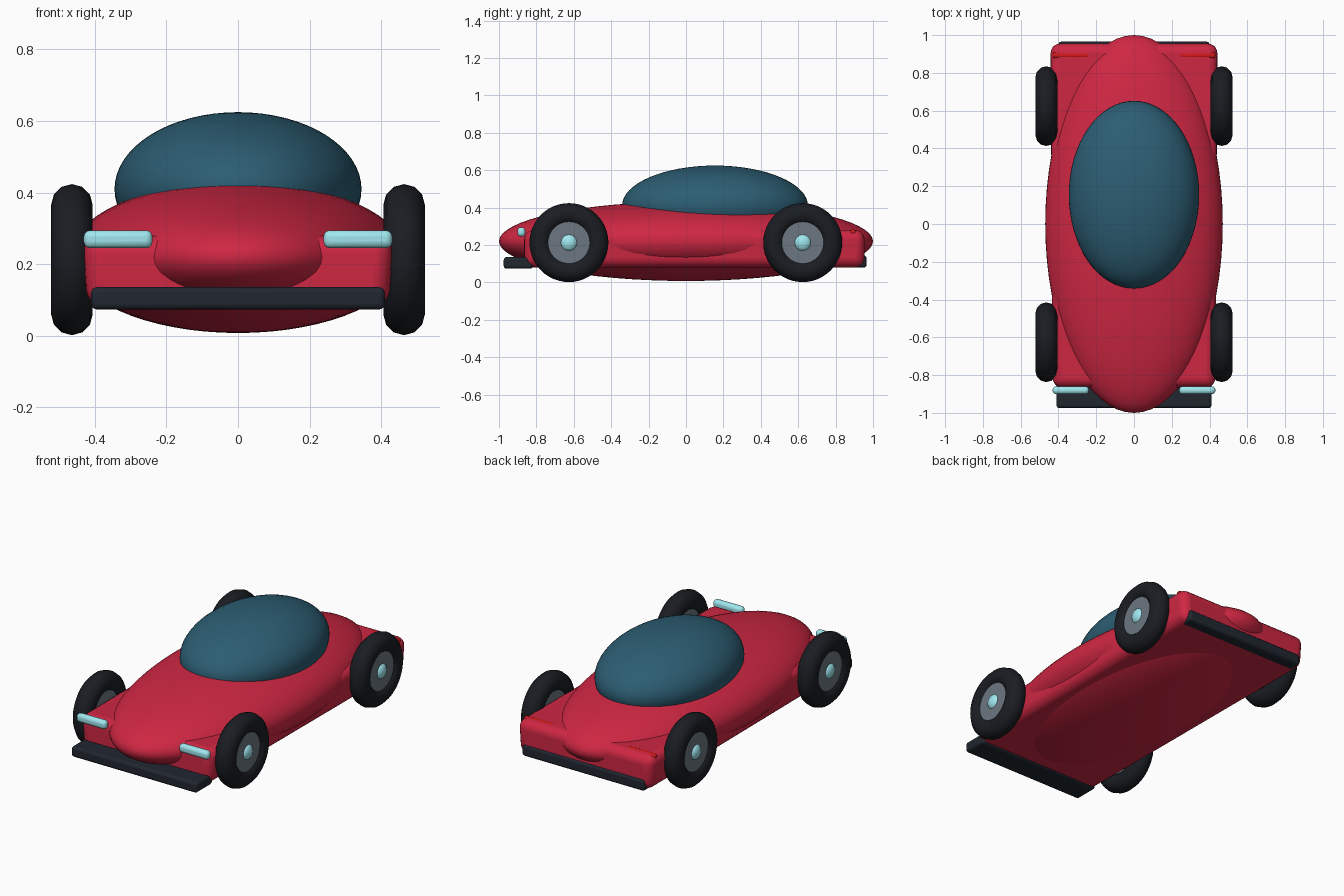
import bpy, bmesh, math
from mathutils import Matrix

if "Cube" in bpy.data.objects:
    bpy.data.objects.remove(bpy.data.objects["Cube"])


def material(name, rgb):
    m = bpy.data.materials.new(name)
    m.diffuse_color = (*rgb, 1)
    m.use_nodes = True
    m.node_tree.nodes["Principled BSDF"].inputs["Base Color"].default_value = m.diffuse_color
    return m


RED = material("red paint", (0.62, 0.02, 0.055))
GLASS = material("dark glass", (0.025, 0.11, 0.17))
RUBBER = material("rubber", (0.01, 0.012, 0.016))
TRIM = material("trim", (0.015, 0.02, 0.03))
METAL = material("metal", (0.15, 0.18, 0.22))
LAMP = material("lamp", (0.35, 0.8, 0.86))
TAIL = material("tail lamp", (0.65, 0.01, 0.01))


def finish(name, mat, angle=35):
    ob = bpy.context.object
    ob.name = name
    ob.data.materials.append(mat)
    bpy.ops.object.shade_smooth_by_angle(angle=math.radians(angle))
    return ob


def ellipsoid(name, loc, radii, mat, seg=64, rings=32):
    bpy.ops.mesh.primitive_uv_sphere_add(segments=seg, ring_count=rings, radius=1, location=loc)
    bpy.context.object.scale = radii
    bpy.ops.object.transform_apply(location=False, rotation=False, scale=True)
    return finish(name, mat)


def rounded_box(name, loc, size, bevel, mat, segments=3):
    bpy.ops.mesh.primitive_cube_add(size=1, location=loc)
    bpy.context.object.scale = size
    bpy.ops.object.transform_apply(location=False, rotation=False, scale=True)
    ob = finish(name, mat)
    mod = ob.modifiers.new("round", 'BEVEL')
    mod.width, mod.segments = bevel, segments
    return ob


# Main shell and canopy
ellipsoid("body_shell", (0, 0, 0.22), (0.47, 1.0, 0.212), RED)
ellipsoid("canopy", (0, 0.155, 0.41), (0.345, 0.497, 0.215), GLASS)

# Lower body, a little narrower at the front and at the floor
lower = rounded_box("lower_body", (0, 0.045, 0.18), (0.89, 1.82, 0.20), 0.05, RED, 5)
for v in lower.data.vertices:
    if v.co.y < 0:
        v.co.x *= 0.975
    if v.co.z < 0:
        v.co.x *= 0.97

# Bumpers
rounded_box("front_bumper", (0, -0.897, 0.105), (0.82, 0.155, 0.062), 0.015, TRIM)
rounded_box("rear_bumper", (0, 0.925, 0.112), (0.80, 0.08, 0.066), 0.015, TRIM)

for side, s in (("left", -1), ("right", 1)):
    # Lamps
    rounded_box(f"{side}_headlamp", (s * 0.335, -0.88, 0.27), (0.192, 0.042, 0.05), 0.018, LAMP)
    rounded_box(f"{side}_tail_lamp", (s * 0.335, 0.893, 0.267), (0.192, 0.032, 0.03), 0.013, TAIL)
    # Wheels: tyre, rim and hub
    for end, y in (("front", -0.626), ("rear", 0.624)):
        loc = (s * 0.464, y, 0.213)
        rot = (0, math.pi / 2, 0)
        bpy.ops.mesh.primitive_torus_add(major_radius=0.153, minor_radius=0.058, major_segments=48,
                                         minor_segments=12, location=loc, rotation=rot)
        finish(f"{end}_{side}_tyre", RUBBER, 60)
        bpy.ops.mesh.primitive_cylinder_add(vertices=32, radius=0.112, depth=0.078, location=loc, rotation=rot)
        finish(f"{end}_{side}_rim", METAL)
        ellipsoid(f"{end}_{side}_hub", (s * 0.492, y, 0.213), (0.03, 0.046, 0.046), LAMP, 24, 12)
